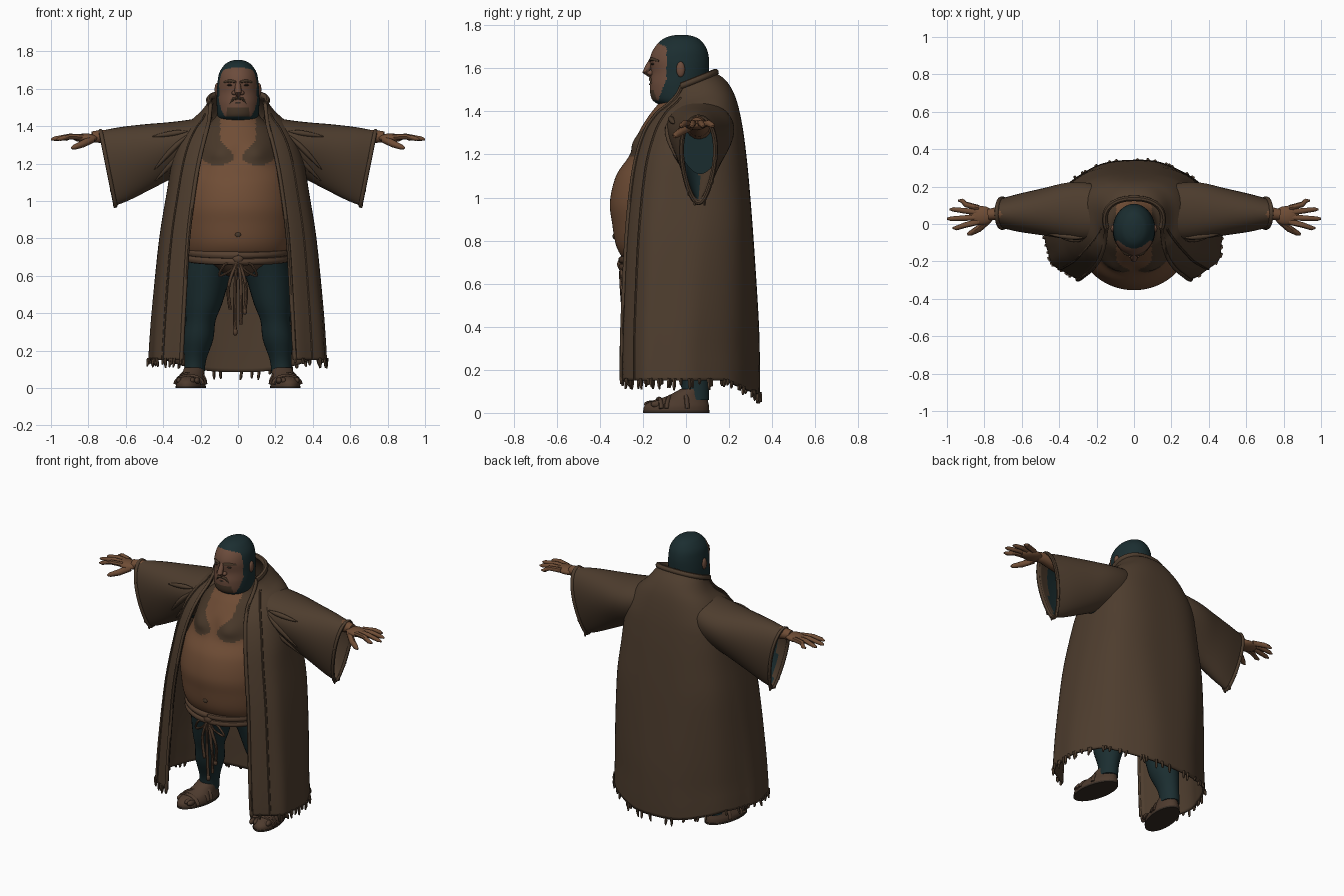
import bpy, bmesh, random
from math import sin, cos, pi, exp, asin, radians
from mathutils import Vector as V

random.seed(4)
if "Cube" in bpy.data.objects:
    bpy.data.objects.remove(bpy.data.objects["Cube"])


def material(name, *rgb):
    m = bpy.data.materials.new(name)
    m.use_nodes = True
    m.diffuse_color = (*rgb, 1)
    m.node_tree.nodes["Principled BSDF"].inputs["Base Color"].default_value = (*rgb, 1)
    return m


ROBE = material("robe brown", .075, .046, .027)
SKIN = material("skin", .160, .074, .036)
FACE = material("face skin", .150, .072, .045)
CHEST = material("chest shade", .066, .040, .023)
TEAL = material("dark teal", .011, .027, .030)
BELT = material("belt brown", .090, .050, .029)
SANDAL = material("sandal brown", .075, .043, .027)
DARK = material("dark sole and eyes", .035, .024, .017)


def smooth(rows, n=4):
    """Catmull-Rom interpolation of a table of rows."""
    out = []
    for i in range(len(rows) - 1):
        a, b, c, d = (rows[min(max(i + k, 0), len(rows) - 1)] for k in (-1, 0, 1, 2))
        for s in range(n):
            t = s / n
            out.append([q + .5 * t * (r - p + t * (2 * p - 5 * q + 4 * r - e + t * (3 * (q - r) + e - p)))
                        for p, q, r, e in zip(a, b, c, d)])
    return out + [list(rows[-1])]


def build(name, lofts, mats, rule=None, mirror=False, closed=True, caps=True, solid=0):
    """Skin each list of rings; rule(centre) picks the material index."""
    bm = bmesh.new()
    for rings in lofts:
        grid = [[bm.verts.new(p) for p in ring] for ring in rings]
        n = len(grid[0])
        for lo, hi in zip(grid, grid[1:]):
            for j in range(n if closed else n - 1):
                k = (j + 1) % n
                bm.faces.new((lo[j], lo[k], hi[k], hi[j]))
        if caps:
            bm.faces.new(grid[0][::-1])
            bm.faces.new(grid[-1])
    if rule:
        for f in bm.faces:
            f.material_index = rule(f.calc_center_median())
    me = bpy.data.meshes.new(name)
    bm.to_mesh(me)
    bm.free()
    for m in mats:
        me.materials.append(m)
    me.shade_smooth()
    me.set_sharp_from_angle(angle=radians(45))
    ob = bpy.data.objects.new(name, me)
    bpy.context.collection.objects.link(ob)
    if mirror:
        ob.modifiers.new("mirror", 'MIRROR').use_mirror_merge = False
    if solid:
        mod = ob.modifiers.new("thickness", 'SOLIDIFY')
        mod.thickness, mod.offset, mod.material_offset = solid, -1, int(len(mats) > 1)


def ellipse(z, cx, cy, rx, ry, n=28):
    return [V((cx + rx * sin(2 * pi * j / n), cy - ry * cos(2 * pi * j / n), z)) for j in range(n)]


def tube(pts, radii, n=8):
    """Rings of a round tube with a radius for each point."""
    pts = [V(p) for p in pts]
    if not isinstance(radii, (list, tuple)):
        radii = [radii] * len(pts)
    rings, u = [], None
    for i, p in enumerate(pts):
        d = (pts[min(i + 1, len(pts) - 1)] - pts[max(i - 1, 0)]).normalized()
        u = (u - d * u.dot(d)).normalized() if u else d.orthogonal().normalized()
        v = d.cross(u)
        rings.append([p + radii[i] * (u * cos(2 * pi * j / n) + v * sin(2 * pi * j / n)) for j in range(n)])
    return rings


def blob(c, s, n=16):
    return [ellipse(c[2] - s[2] * cos(t), c[0], c[1], s[0] * sin(t), s[1] * sin(t), n)
            for t in [pi * (.04 + .92 * i / 9) for i in range(10)]]


# Torso with a round belly and heavy chest: z, half width, front, back
body = []
for z, w, f, b in smooth([(.64, .21, -.19, .15), (.7, .265, -.275, .18), (.77, .29, -.322, .2),
                          (.88, .3, -.343, .2), (.98, .3, -.353, .2), (1.1, .285, -.325, .2),
                          (1.19, .26, -.265, .2), (1.25, .245, -.235, .2), (1.32, .225, -.21, .2),
                          (1.39, .19, -.165, .18), (1.45, .12, -.12, .13), (1.52, .1, -.1, .09)], 7):
    ring = ellipse(z, 0, (f + b) / 2, w, (b - f) / 2, 128)
    for p in ring:
        if p.y < 0:
            p.y -= .03 * exp(-((abs(p.x) - .105) / .07) ** 2 - ((z - 1.255) / .05) ** 2)
    body.append(ring)


def chest_rule(c):
    x = abs(c.x)
    pec = ((x - .11) / .105) ** 2 + ((c.z - 1.28) / .09) ** 2 < 1 and x > .02
    light = x < .02 + .075 * min(max((c.z - 1.24) / .09, 0), 1)
    return int((pec or (c.z > 1.28 and x > .095)) and not light)


build("torso", [body], [SKIN, CHEST], chest_rule)
build("navel", [blob((0, -.335, .82), (.016, .006, .013))], [CHEST])

# Head: z, half width, front, back
head = [ellipse(z, 0, (f + b) / 2, w, (b - f) / 2, 128) for z, w, f, b in smooth(
    [(1.4, .09, -.07, .09), (1.43, .1, -.125, .095), (1.46, .11, -.16, .1), (1.52, .114, -.168, .1),
     (1.58, .113, -.162, .106), (1.64, .109, -.168, .107), (1.69, .098, -.15, .096),
     (1.73, .07, -.115, .068), (1.748, .04, -.08, .035), (1.755, .01, -.04, 0)], 9)]


def head_rule(c):
    jaw = min(max((1.55 - c.z) / .1, 0), 1)
    if c.y > -.09 - .04 * jaw or c.z > 1.715 - 2.5 * c.x ** 2 or c.z < 1.452:
        return 1
    return 2 if abs(c.x) < .06 and c.z < 1.5 else 0


build("head", [head], [FACE, TEAL, CHEST], head_rule)
build("nose", [tube([(0, -.155, 1.645), (0, -.172, 1.61), (0, -.184, 1.585), (0, -.16, 1.565)],
                    [.01, .016, .02, .012]), blob((.02, -.165, 1.578), (.014, .016, .012)),
               blob((-.02, -.165, 1.578), (.014, .016, .012))], [FACE])
build("ear", [blob((.113, -.025, 1.595), (.012, .02, .036))], [FACE], mirror=True)
build("brow", [tube([(.014, -.167, 1.637), (.045, -.159, 1.643), (.078, -.125, 1.634)], [.007, .008, .005])],
      [CHEST], mirror=True)
build("eye", [blob((.042, -.153, 1.62), (.016, .01, .006))], [DARK], mirror=True)
build("moustache", [tube([(0, -.165, 1.55), (.025, -.161, 1.545), (.05, -.148, 1.51)], [.008, .009, .005])],
      [CHEST], mirror=True)
build("mouth", [tube([(-.032, -.157, 1.522), (0, -.167, 1.526), (.032, -.157, 1.522)], .005)], [DARK])

# Open robe: z, half width, front, back, half opening, tilt of the neckline
robe = []
for z, w, f, b, o, tilt in smooth(
        [(.15, .475, -.33, .345, .30, 0), (.25, .47, -.33, .345, .295, 0), (.45, .455, -.325, .338, .285, 0),
         (.8, .42, -.31, .315, .265, 0), (1.05, .38, -.285, .295, .235, 0), (1.2, .355, -.255, .28, .21, 0),
         (1.32, .32, -.215, .262, .185, .05), (1.41, .265, -.165, .238, .165, .15),
         (1.46, .205, -.125, .21, .155, .27), (1.5, .172, -.095, .175, .15, .37),
         (1.535, .155, -.08, .137, .146, .4)], 4):
    a0, ring, n = asin(min(o / w, .97) ** 1.25), [], 72
    cy = f + min(.25, (b - f) / 2)
    # The back is boxy at the shoulders and rounder at hem and neck
    rear = .95 - .25 * min(max(z - .3, 0) / .6, 1) + .8 * max(0, z - 1.3)
    for j in range(n + 1):
        a = a0 + (2 * pi - 2 * a0) * j / n
        s, c = sin(a), -cos(a)
        power, depth = (.8, cy - f) if c < 0 else (rear, b - cy)
        k = 1 + .012 * sin(11 * a + 1) * max(0, 1.25 - z) * (1 if c < .3 else .4)
        x = w * k * abs(s) ** power * (1 if s > 0 else -1)
        y = cy + depth * k * abs(c) ** power * (1 if c > 0 else -1)
        sag = .4 * max(0, y - .18) * max(0, 1 - (z - .15) / .2)
        ring.append(V((x, y, z + tilt * (y - .03) - sag)))
    robe.append(ring)
build("robe", [robe], [ROBE], closed=False, caps=False, solid=.014)
edge = [r[0] for r in robe] + robe[-1][1:-1] + [r[-1] for r in robe[::-1]]
build("robe_edge", [tube(edge, .011)], [ROBE])
build("lapel_seam", [tube([r[j] for r in robe[:-6]], .006, 6) for j in (5, -6)], [ROBE])
build("collar", [tube([p + V((0, 0, .004)) for p in robe[-1]], .016)], [ROBE])


def fringe(path, low, high):
    """Ragged tapering threads hanging from a path."""
    out = []
    for p, q in zip(path, path[1:]):
        if random.random() < .75:
            c = p.lerp(q, random.random())
            d = V((random.uniform(-.008, .008), random.uniform(-.008, .008), -random.uniform(low, high)))
            out.append(tube([c + V((0, 0, .01)), c + d * .6, c + d], [.009, .008, .004], 5))
    return out


build("hem_fringe", fringe(robe[0], .015, .045), [ROBE])

# Wide hanging sleeves: top x, bottom x, top z, bottom z, centre y, half depth
sleeve = []
for xt, xb, zt, zb, cy, d in smooth(
        [(.14, .14, 1.46, 1.21, .06, .13), (.24, .24, 1.438, 1.155, .065, .165),
         (.36, .35, 1.422, 1.12, .07, .162), (.5, .47, 1.41, 1.06, .065, .135),
         (.63, .58, 1.395, 1.005, .06, .11), (.735, .655, 1.375, .975, .058, .085)], 4):
    ring = []
    for j in range(40):
        t = 2 * pi * j / 40
        h = (1 + sin(t)) / 2
        ring.append(V((xb + (xt - xb) * h, cy + d * cos(t) * (.67 + .47 * h), zb + (zt - zb) * h)))
    sleeve.append(ring)
# The front half is lined in teal, up to the cuff band
build("sleeve", [sleeve], [ROBE, ROBE, TEAL], lambda c: int(c.y < .06 and c.x < .64), mirror=True,
      caps=False, solid=.012)
mid = sum(sleeve[11], V()) / len(sleeve[11])
under = [mid.lerp(p, .8) for p in sleeve[11]]
build("undershirt_sleeve", [[[p - V((.15, 0, 0)) for p in under], under]], [TEAL], mirror=True)
cuff = sleeve[-1] + sleeve[-1][:1]
build("cuff", [tube(cuff, .011)], [ROBE], mirror=True)
build("cuff_fringe", fringe(cuff[17:29], .01, .035) + fringe(cuff[31:], .01, .035), [ROBE], mirror=True)
build("sleeve_fold", [tube([sleeve[5 + i][j + i * step] for i in range(7)],
                           [.003, .009, .014, .015, .013, .009, .003])
                      for j, step in ((17, 1), (20, 1), (16, 0))], [ROBE], mirror=True)

# Arm and spread hand
hand = [tube([(.45, .06, 1.33), (.6, .06, 1.335), (.74, .055, 1.345), (.78, .05, 1.342)], [.06, .052, .034, .03], 14),
        blob((.815, .045, 1.337), (.07, .052, .024))]
for y0, y1, x1 in ((.085, .125, .94), (.062, .078, .985), (.036, .028, 1.0), (.012, -.022, .97)):
    hand.append(tube([(.83, y0, 1.342), (.9, (y0 + y1) / 2, 1.345), (x1 - .02, y1, 1.333), (x1, y1, 1.329)],
                     [.016, .015, .012, .005]))
hand.append(tube([(.78, .02, 1.33), (.83, -.025, 1.305), (.875, -.05, 1.288), (.89, -.055, 1.282)],
                 [.02, .019, .014, .006]))
build("arm_and_hand", hand, [SKIN], mirror=True)

# Trouser legs
leg = [ellipse(*r) for r in smooth(
    [(.72, .12, -.02, .14, .19), (.6, .16, -.02, .122, .15), (.45, .185, -.01, .1, .12), (.36, .2, 0, .08, .1),
     (.26, .212, .02, .08, .095), (.15, .228, .04, .058, .068), (.06, .235, .045, .055, .062)][::-1])]
build("trouser_leg", [leg], [TEAL], mirror=True)


def turned(rings):
    """Turn a foot part slightly outward."""
    return [[V((p.x - .14 * (p.y + .04), p.y, p.z)) for p in ring] for ring in rings]


# Sandalled feet
build("sole", [turned([ellipse(z, .252, -.045, .078, .155) for z in (0, .011)])], [DARK], mirror=True)
foot = [ellipse(*r) for r in smooth([(.01, .252, -.045, .077, .153), (.032, .252, -.043, .076, .15),
                                     (.055, .25, -.03, .067, .132), (.077, .247, .005, .058, .095),
                                     (.11, .245, .035, .052, .062)])]
toes = [blob((.2 + .025 * i, -.165 + .008 * i, .04), (.015, .03, .017)) for i in range(5)]
build("foot", [turned(r) for r in [foot] + toes], [SANDAL], mirror=True)
straps = [tube([(.25 + .074 * cos(pi * i / 10), y + lean * cos(pi * i / 10), .02 + h * sin(pi * i / 10))
                for i in range(11)], .011) for y, h, lean in
          ((-.125, .045, .01), (-.07, .055, -.02), (-.01, .075, .015))]
build("sandal_strap", [turned(s) for s in straps], [SANDAL], mirror=True)

# Belt, loincloth and hanging cords
waist = [V((.275 * sin(t), -.04 - .255 * cos(t), .71 - .022 * cos(t))) for t in [2 * pi * i / 40 for i in range(41)]]
build("belt", [tube([p + V((0, 0, dz)) for p in waist], .02) for dz in (-.012, .022)], [BELT])
build("loincloth", [[ellipse(z, 0, -.04, w, d) for z, w, d in
                     ((.595, .05, .14), (.63, .13, .19), (.68, .235, .22))]], [BELT])
build("belt_knot", [blob((0, -.3, .69), (.03, .02, .025))], [BELT])
build("cord", [tube(smooth([(0, -.3, .69), (x, -.3, .6), (x * 1.5, -.285, z + .1), (x * 1.2, -.28, z)]), .009)
               for x, z in ((-.012, .3), (.03, .41), (-.035, .42), (.012, .34))] +
      [tube(smooth([(0, -.3, .69), (s * .07, -.3, .66), (s * .1, -.285, .6), (s * .04, -.3, .63), (0, -.3, .69)]), .007)
       for s in (-1, 1)], [BELT])
build("cord_tip", [blob((-.0144, -.28, .3), (.013, .013, .02)), blob((.036, -.28, .41), (.012, .012, .018))], [BELT])
